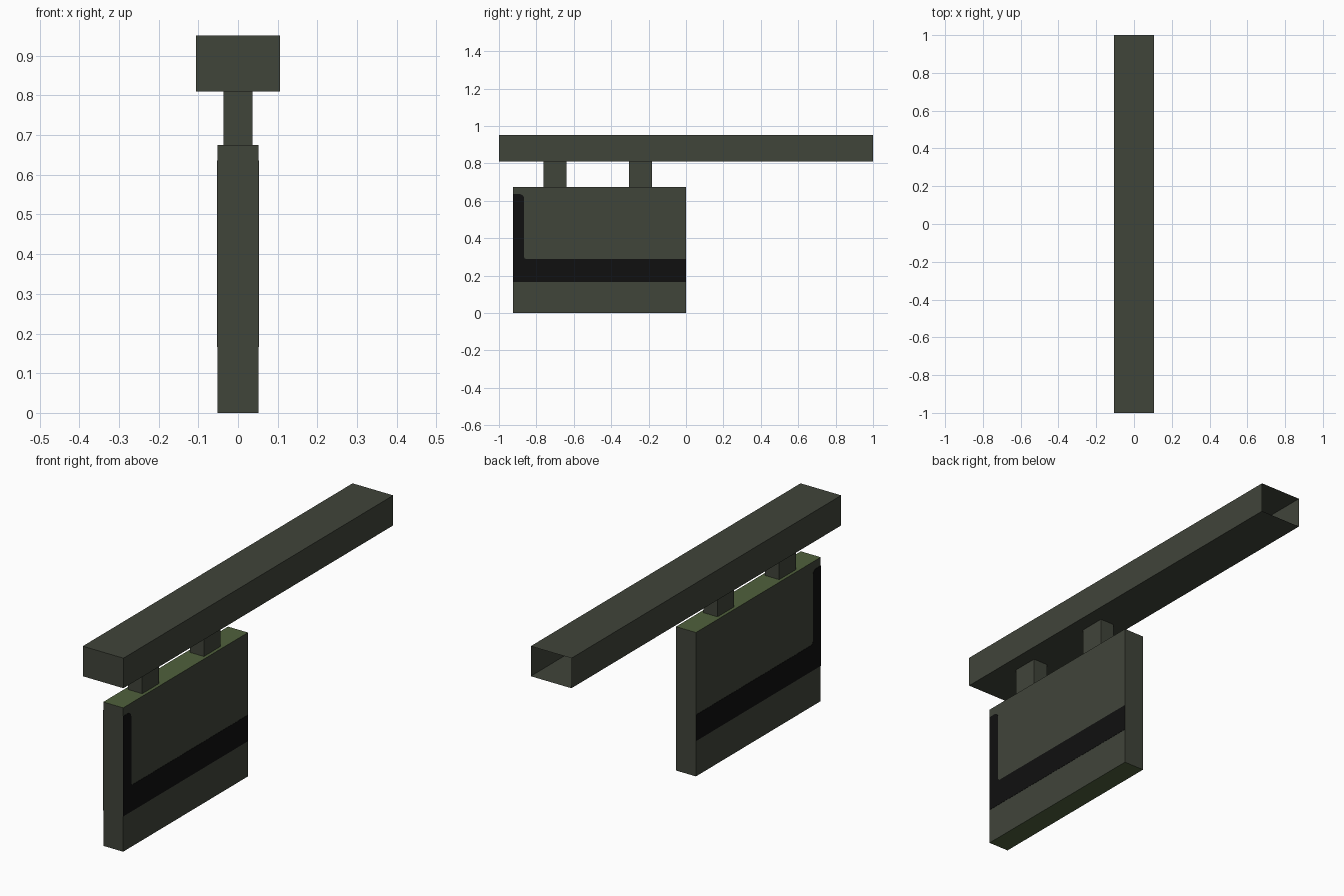
import bpy, bmesh, math
from mathutils import Vector

if "Cube" in bpy.data.objects:
    bpy.data.objects.remove(bpy.data.objects["Cube"])


def material(name, rgb):
    m = bpy.data.materials.new(name)
    m.diffuse_color = (*rgb, 1)
    m.use_nodes = True
    m.node_tree.nodes["Principled BSDF"].inputs["Base Color"].default_value = m.diffuse_color
    return m


OLIVE = material("dark olive metal", (0.051, 0.058, 0.042))
GREEN = material("moss green edge", (0.080, 0.118, 0.046))
BLACK = material("black stripe", (0.005, 0.005, 0.005))


def finish(bm, name, mats):
    me = bpy.data.meshes.new(name)
    bm.to_mesh(me)
    bm.free()
    for m in mats:
        me.materials.append(m)
    ob = bpy.data.objects.new(name, me)
    bpy.context.collection.objects.link(ob)
    return ob


def box(name, half_x, y0, y1, z0, z1, mats, drop=None, second=None):
    """Box centred on x; faces matching drop are removed, second get material 1."""
    bm = bmesh.new()
    bmesh.ops.create_cube(bm, size=1)
    for v in bm.verts:
        v.co = Vector((v.co.x * 2 * half_x,
                       y0 + (v.co.y + 0.5) * (y1 - y0),
                       z0 + (v.co.z + 0.5) * (z1 - z0)))
    bm.normal_update()
    for f in bm.faces:
        if second and second(f.normal):
            f.material_index = 1
    if drop:
        bmesh.ops.delete(bm, geom=[f for f in bm.faces if drop(f.normal)],
                         context='FACES_ONLY')
    return finish(bm, name, mats)


# Hollow overhead beam, open at the back end
box("beam", 0.1055, -1, 1, 0.81, 0.951, [OLIVE], drop=lambda n: n.y > 0.5)

# Two hangers, open where they meet the beam and the panel
for name, y0, y1 in (("front_hanger", -0.762, -0.639), ("rear_hanger", -0.305, -0.182)):
    box(name, 0.0365, y0, y1, 0.675, 0.81, [OLIVE], drop=lambda n: abs(n.z) > 0.5)

# Hanging panel with greener top and bottom
box("panel", 0.0516, -0.925, 0, 0, 0.675, [OLIVE, GREEN],
    second=lambda n: abs(n.z) > 0.5)


def arc(cy, cz, r, a0, a1, n=5):
    return [(cy + r * math.cos(math.radians(a0 + (a1 - a0) * i / n)),
             cz + r * math.sin(math.radians(a0 + (a1 - a0) * i / n)))
            for i in range(n + 1)]


# L-shaped stripe outline (y, z), with rounded tip and inner corner
outline = [(-0.925, 0.166), (0, 0.166), (0, 0.289)]
outline += arc(-0.854, 0.301, 0.012, 270, 180)
outline += arc(-0.891, 0.611, 0.025, 0, 90)
outline += [(-0.925, 0.636)]

# Thin painted stripe plate on both sides of the panel
for name, side in (("right_stripe", 1), ("left_stripe", -1)):
    bm = bmesh.new()
    face = bm.faces.new([bm.verts.new((side * 0.0516, y, z)) for y, z in outline])
    ext = bmesh.ops.extrude_face_region(bm, geom=[face])
    for v in ext["geom"]:
        if isinstance(v, bmesh.types.BMVert):
            v.co.x += side * 0.001
    bmesh.ops.delete(bm, geom=[f for f in bm.faces
                               if all(abs(v.co.x) < 0.052 for v in f.verts)],
                     context='FACES_ONLY')
    bm.normal_update()
    for f in bm.faces:
        if len(f.verts) > 4 and f.normal.x * side < 0:
            bmesh.ops.reverse_faces(bm, faces=bm.faces[:])
            break
    finish(bm, name, [BLACK])
